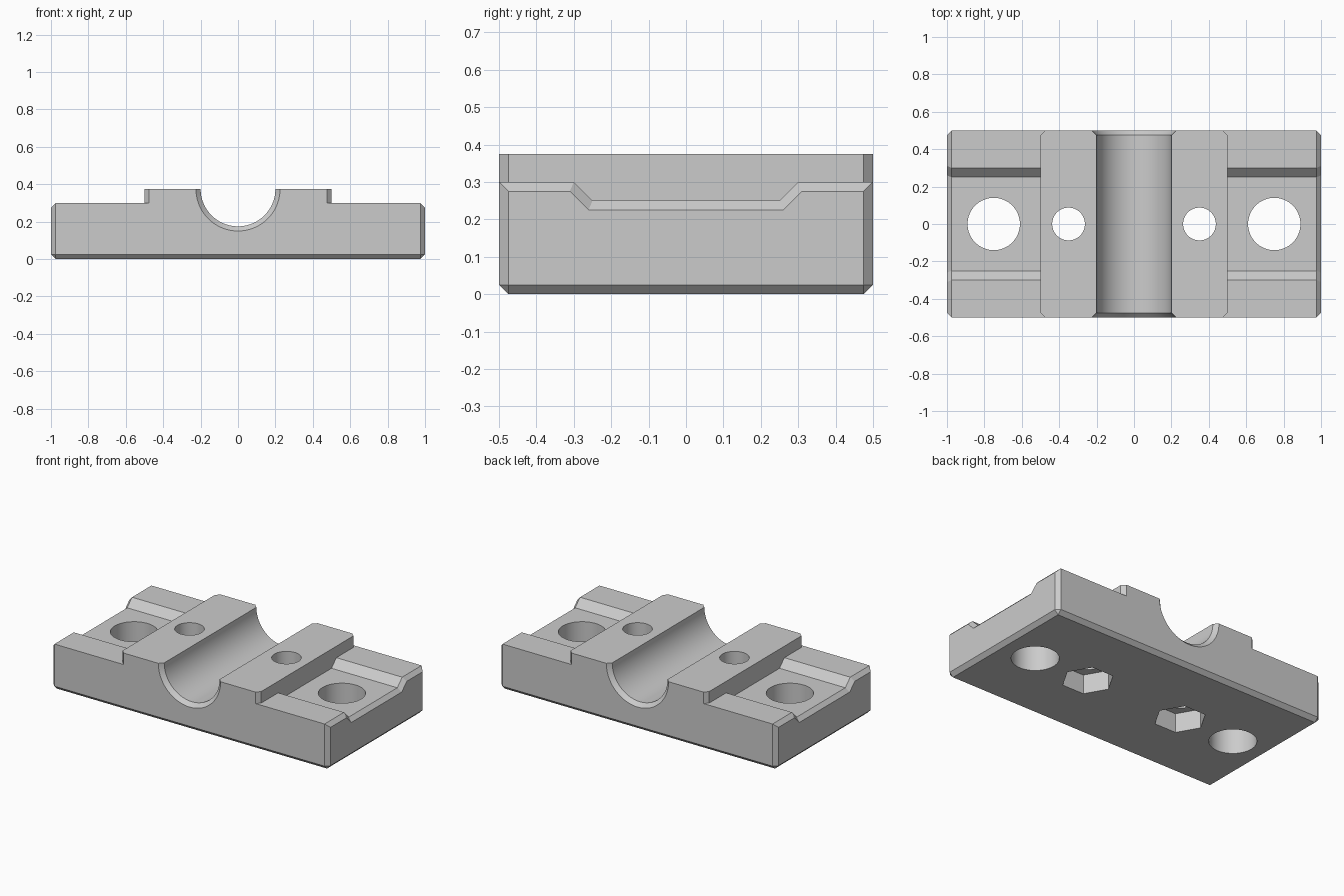
import bpy, bmesh, math

if "Cube" in bpy.data.objects:
    bpy.data.objects.remove(bpy.data.objects["Cube"])

metal = bpy.data.materials.new("grey metal")
metal.diffuse_color = (0.6, 0.6, 0.6, 1)
metal.use_nodes = True
metal.node_tree.nodes["Principled BSDF"].inputs["Base Color"].default_value = metal.diffuse_color
CH = 0.025  # chamfer size used everywhere


def make(name, bm):
    bmesh.ops.recalc_face_normals(bm, faces=bm.faces)
    mesh = bpy.data.meshes.new(name)
    bm.to_mesh(mesh)
    bm.free()
    obj = bpy.data.objects.new(name, mesh)
    bpy.context.collection.objects.link(obj)
    mesh.materials.append(metal)
    return obj


def extrude(points, vec):
    bm = bmesh.new()
    face = bm.faces.new([bm.verts.new(p) for p in points])
    geom = bmesh.ops.extrude_face_region(bm, geom=[face])["geom"]
    bmesh.ops.translate(bm, vec=vec,
                        verts=[g for g in geom if isinstance(g, bmesh.types.BMVert)])
    return bm


def chamfer(bm, test):
    bm.normal_update()
    edges = [e for e in bm.edges if test(*(v.co for v in e.verts))]
    bmesh.ops.bevel(bm, geom=edges, offset=CH, offset_type='OFFSET',
                    segments=1, profile=0.5, affect='EDGES')


def prism(name, x, r, z0, z1, n):
    pts = [(x + r * math.cos(2 * math.pi * i / n), r * math.sin(2 * math.pi * i / n), z0)
           for i in range(n)]
    return make(name, extrude(pts, (0, 0, z1 - z0)))


def combine(target, other, op):
    mod = target.modifiers.new("bool", 'BOOLEAN')
    mod.operation, mod.solver, mod.object = op, 'EXACT', other
    bpy.context.view_layer.objects.active = target
    bpy.ops.object.modifier_apply(modifier=mod.name)
    bpy.data.objects.remove(other, do_unlink=True)


# base with shallow channel along x, end outlines and bottom edges chamfered
profile = [(-.5, 0), (-.5, .3), (-.3, .3), (-.25, .25),
           (.25, .25), (.3, .3), (.5, .3), (.5, 0)]
bm = extrude([(-1, y, z) for y, z in profile], (2, 0, 0))
bmesh.ops.recalc_face_normals(bm, faces=bm.faces)
chamfer(bm, lambda a, b: (abs(a.x - b.x) < 1e-4) or (a.z < 1e-4 and b.z < 1e-4))
body = make("clamp_body", bm)

# raised saddle with chamfered vertical corners
bm = extrude([(-.5, -.5, .1), (.5, -.5, .1), (.5, .5, .1), (-.5, .5, .1)], (0, 0, .275))
bmesh.ops.recalc_face_normals(bm, faces=bm.faces)
chamfer(bm, lambda a, b: abs(a.z - b.z) > .1)
combine(body, make("saddle", bm), 'UNION')

# half-round bore with chamfered mouths
N = 96
bm = bmesh.new()
rings = [[bm.verts.new((r * math.cos(2 * math.pi * i / N), y,
                        .375 + r * math.sin(2 * math.pi * i / N))) for i in range(N)]
         for y, r in [(-.525, .25), (-.475, .2), (.475, .2), (.525, .25)]]
for a, b in zip(rings, rings[1:]):
    for i in range(N):
        j = (i + 1) % N
        bm.faces.new((a[i], a[j], b[j], b[i]))
bm.faces.new(rings[0])
bm.faces.new(rings[-1])
combine(body, make("bore_cutter", bm), 'DIFFERENCE')

# mounting holes, bolt holes and hexagonal nut pockets
for s in (-1, 1):
    combine(body, prism("mount_hole", .75 * s, .14, -.1, .5, 64), 'DIFFERENCE')
    combine(body, prism("bolt_hole", .35 * s, .0875, -.1, .5, 64), 'DIFFERENCE')
    combine(body, prism("nut_pocket", .35 * s, .155, -.1, .125, 6), 'DIFFERENCE')

bpy.ops.object.select_all(action='DESELECT')
body.select_set(True)
bpy.context.view_layer.objects.active = body
bpy.ops.object.shade_smooth_by_angle(angle=math.radians(25))
